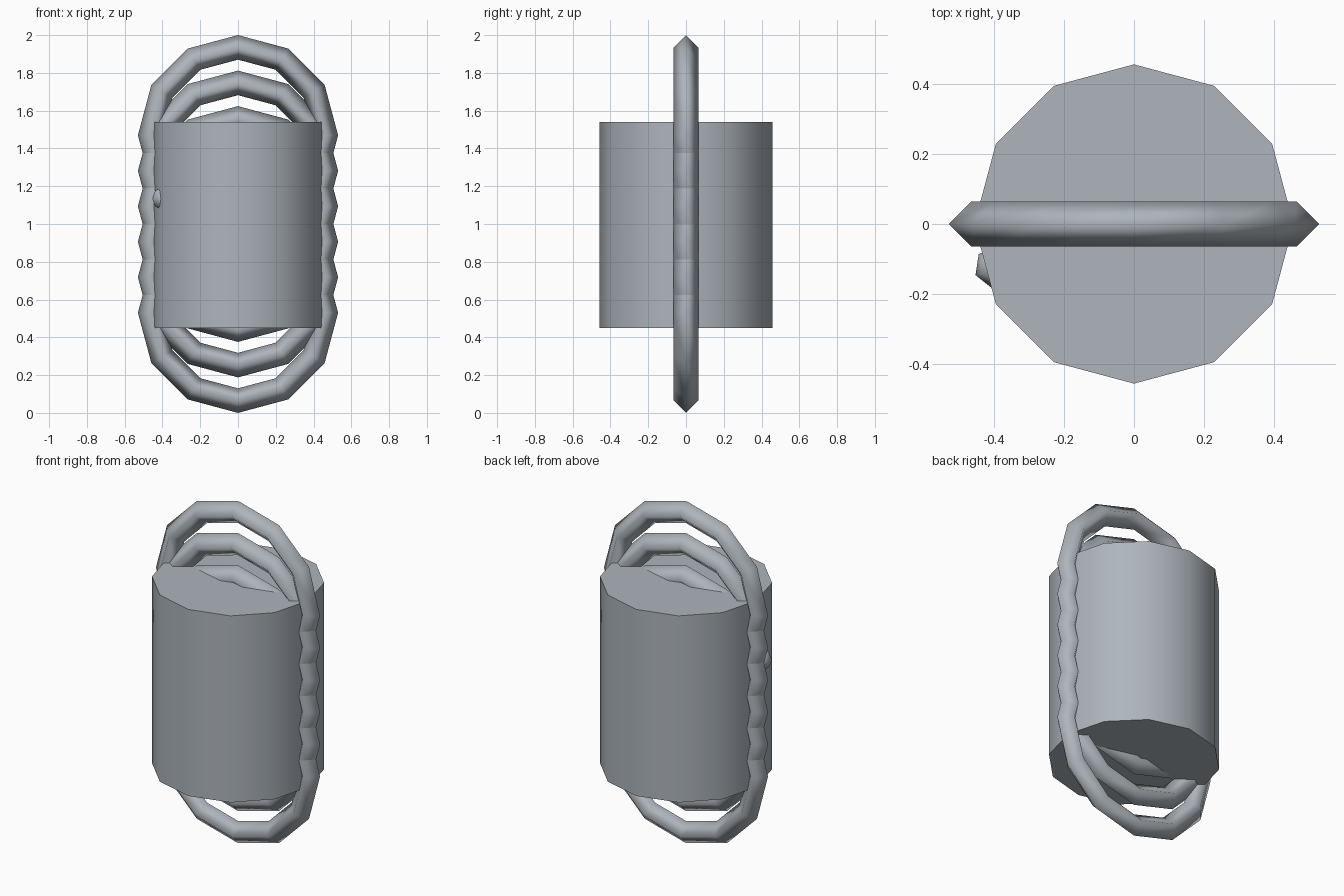
import bpy, bmesh, math

if "Cube" in bpy.data.objects:
    bpy.data.objects.remove(bpy.data.objects["Cube"])

# One grey for every part
grey = bpy.data.materials.new("blue grey")
grey.diffuse_color = (0.42, 0.46, 0.50, 1)
grey.use_nodes = True
grey.node_tree.nodes["Principled BSDF"].inputs["Base Color"].default_value = grey.diffuse_color


def finish(name, angle):
    ob = bpy.context.object
    ob.name = name
    ob.data.materials.append(grey)
    bpy.ops.object.shade_smooth_by_angle(angle=math.radians(angle))
    return ob


# Twelve-sided drum with smooth side and flat caps
bpy.ops.mesh.primitive_cylinder_add(vertices=12, radius=0.457, depth=1.09,
                                    location=(0, 0, 0.995))
finish("drum", 40)

# Six overlapping upright rings of diamond section, stacked vertically
RINGS, MAJOR, MINOR = 6, 0.465, 0.065
low, high = MAJOR + MINOR, 2 - MAJOR - MINOR
for i in range(RINGS):
    bpy.ops.mesh.primitive_torus_add(
        major_segments=12, minor_segments=4,
        major_radius=MAJOR, minor_radius=MINOR,
        location=(0, 0, low + (high - low) * i / (RINGS - 1)),
        rotation=(math.pi / 2, 0, 0))
    finish(f"ring_{i + 1}", 100)

# Small knob half sunk into the drum side
bpy.ops.mesh.primitive_uv_sphere_add(segments=6, ring_count=4, radius=0.061,
                                     location=(-0.397, -0.124, 1.135),
                                     rotation=(0, 0, math.radians(171.5)))
finish("knob", 80)
